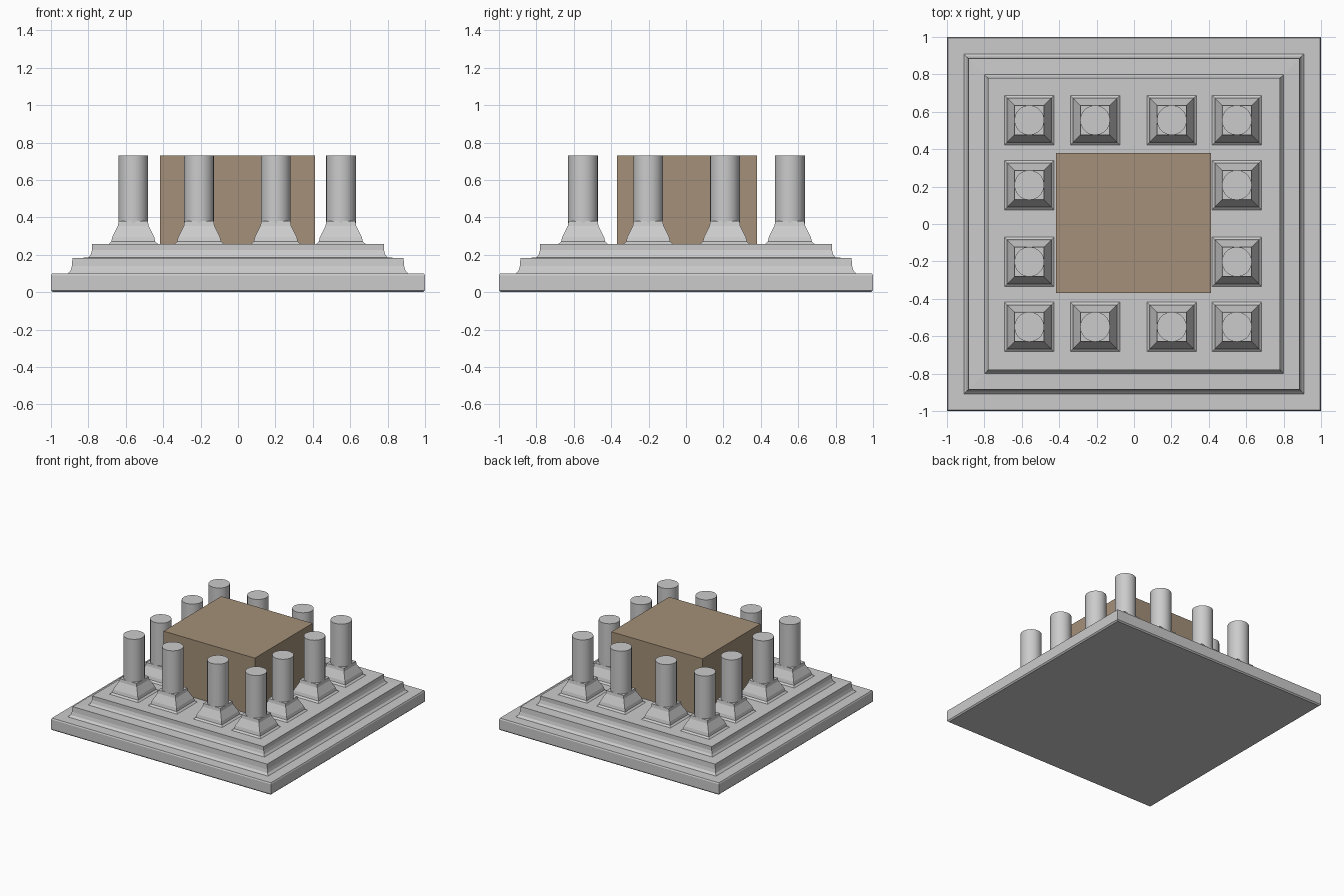
import bpy, bmesh, math

if "Cube" in bpy.data.objects:
    bpy.data.objects.remove(bpy.data.objects["Cube"])


def loft(name, rings, center=(0, 0), caps=(True, True)):
    """Stack square sections (half_width, half_depth, z) into one solid."""
    bm = bmesh.new()
    loops = []
    for hx, hy, z in rings:
        loops.append([bm.verts.new((sx * hx, sy * hy, z))
                      for sx, sy in ((-1, -1), (1, -1), (1, 1), (-1, 1))])
    for a, b in zip(loops, loops[1:]):
        for i in range(4):
            j = (i + 1) % 4
            bm.faces.new((a[i], a[j], b[j], b[i]))
    if caps[0]:
        bm.faces.new(loops[0][::-1])
    if caps[1]:
        bm.faces.new(loops[-1])
    me = bpy.data.meshes.new(name)
    bm.to_mesh(me)
    bm.free()
    ob = bpy.data.objects.new(name, me)
    ob.location = (center[0], center[1], 0)
    bpy.context.collection.objects.link(ob)
    return ob


# Stepped plinth with coved risers
plinth = [(0.99, 0.0), (1.0, 0.01), (1.0, 0.09), (0.995, 0.10),
          (0.91, 0.10), (0.895, 0.115), (0.888, 0.14), (0.885, 0.182),
          (0.80, 0.185), (0.788, 0.20), (0.78, 0.225), (0.78, 0.258)]
loft("stepped_plinth", [(h, h, z) for h, z in plinth])

# Inner chamber
chamber = loft("chamber", [(0.415, 0.375, 0.25), (0.415, 0.375, 0.73)], (-0.003, 0.005))
tan = bpy.data.materials.new("tan_stone")
tan.diffuse_color = (0.37, 0.28, 0.19, 1)
tan.use_nodes = True
tan.node_tree.nodes["Principled BSDF"].inputs["Base Color"].default_value = tan.diffuse_color
chamber.data.materials.append(tan)

# Ring of twelve columns on flared square feet
foot = [(0.132, 0.258), (0.118, 0.27), (0.112, 0.295), (0.082, 0.355), (0.078, 0.38)]
xs = (-0.56, -0.208, 0.202, 0.55)
ys = (-0.55, -0.202, 0.208, 0.555)
for i, x in enumerate(xs):
    for j, y in enumerate(ys):
        if i in (1, 2) and j in (1, 2):
            continue
        loft("column_foot", [(h, h, z) for h, z in foot], (x, y), (False, True))
        bpy.ops.mesh.primitive_cylinder_add(vertices=20, radius=0.08, depth=0.43,
                                            location=(x, y, 0.515))
        shaft = bpy.context.object
        shaft.name = "column_shaft"
        bpy.ops.object.shade_smooth_by_angle(angle=math.radians(30))
